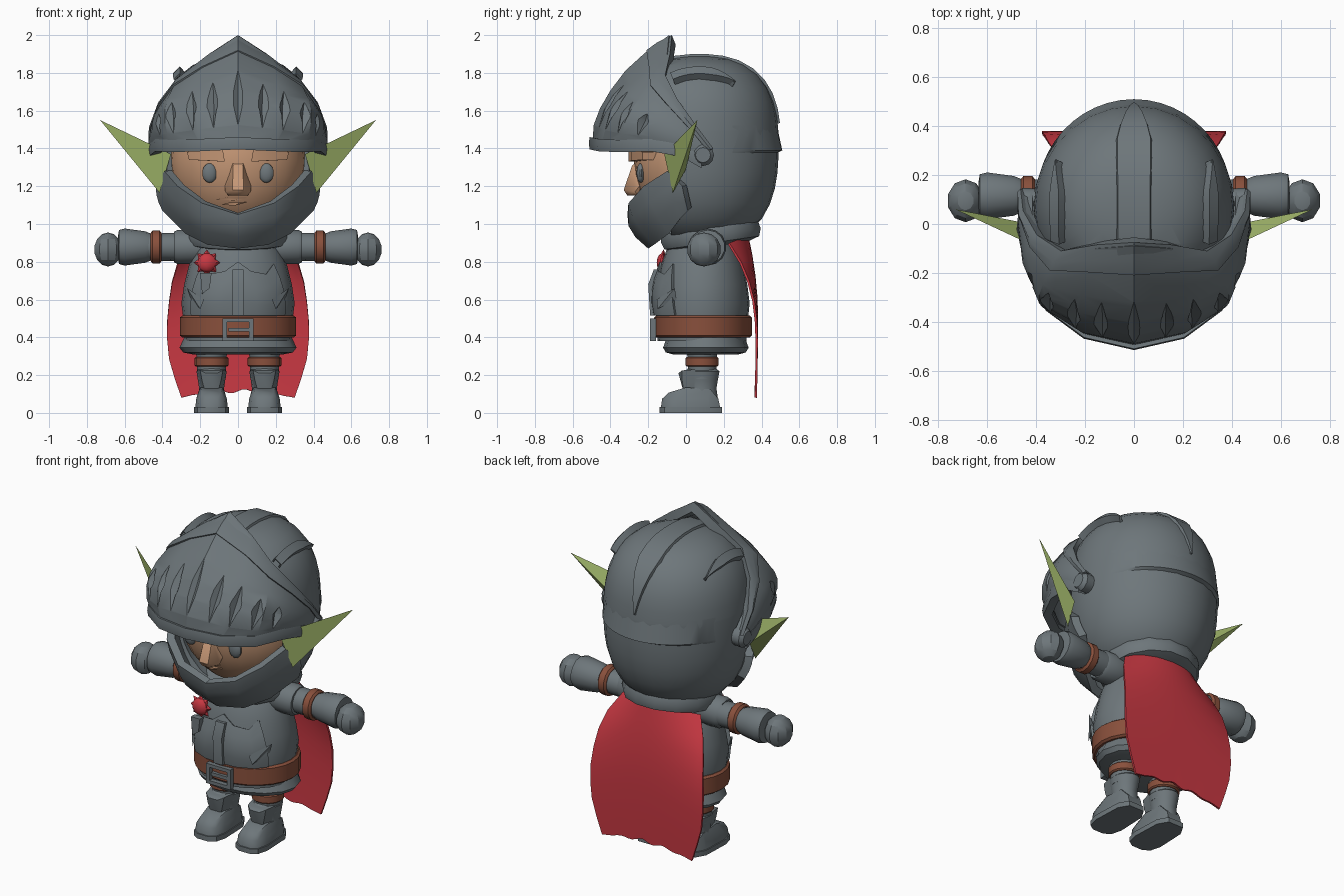
import bpy, bmesh
from math import sin, cos, pi, radians, hypot
from mathutils import Vector, Matrix

if "Cube" in bpy.data.objects:
    bpy.data.objects.remove(bpy.data.objects["Cube"])


def material(name, *rgb):
    m = bpy.data.materials.new(name)
    m.use_nodes = True
    m.diffuse_color = (*rgb, 1)
    m.node_tree.nodes["Principled BSDF"].inputs["Base Color"].default_value = (*rgb, 1)
    return m


steel = material("steel grey", 0.155, 0.183, 0.197)
skin = material("tan skin", 0.56, 0.31, 0.18)
red = material("cape red", 0.58, 0.04, 0.055)
green = material("ear green", 0.34, 0.45, 0.14)
brown = material("leather brown", 0.25, 0.08, 0.045)


def apply(ob, kind, **settings):
    mod = ob.modifiers.new(kind.title(), kind)
    for key, value in settings.items():
        setattr(mod, key, value)
    bpy.context.view_layer.objects.active = ob
    bpy.ops.object.modifier_apply(modifier=mod.name)


def finish(name, bm, mat, angle=35, thick=0, closed=True):
    if closed:
        bmesh.ops.recalc_face_normals(bm, faces=bm.faces)
    me = bpy.data.meshes.new(name)
    bm.to_mesh(me)
    bm.free()
    ob = bpy.data.objects.new(name, me)
    bpy.context.collection.objects.link(ob)
    me.materials.append(mat)
    if thick:
        apply(ob, "SOLIDIFY", thickness=thick, offset=-1)
    shade(ob, angle)
    return ob


def shade(ob, angle=35):
    ob.data.shade_smooth()
    ob.data.set_sharp_from_angle(angle=radians(angle))


def add_hull(bm, pts):
    verts = [bm.verts.new(p) for p in pts]
    bmesh.ops.convex_hull(bm, input=verts)
    bmesh.ops.delete(bm, geom=[v for v in verts if v.is_valid and not v.link_faces], context="VERTS")


def hull(name, pts, mat, angle=35):
    bm = bmesh.new()
    add_hull(bm, pts)
    return finish(name, bm, mat, angle)


def box(name, lo, hi, mat):
    return hull(name, [(x, y, z) for x in (lo[0], hi[0]) for y in (lo[1], hi[1]) for z in (lo[2], hi[2])], mat)


def grid(name, rows, mat, thick=0, angle=35):
    bm = bmesh.new()
    vs = [[bm.verts.new(p) for p in row] for row in rows]
    for a, b in zip(vs, vs[1:]):
        for i in range(len(a) - 1):
            bm.faces.new((a[i], a[i + 1], b[i + 1], b[i]))
    return finish(name, bm, mat, angle, thick, closed=False)


def lathe(name, profile, mat, loc=(0, 0, 0), sy=1, rot=None, n=20):
    bm = bmesh.new()
    rings = [[bm.verts.new((r * cos(2 * pi * i / n), r * sy * sin(2 * pi * i / n), z)) for i in range(n)]
             for r, z in profile]
    for a, b in zip(rings, rings[1:]):
        for i in range(n):
            bm.faces.new((a[i], a[(i + 1) % n], b[(i + 1) % n], b[i]))
    bm.faces.new(rings[0][::-1])
    bm.faces.new(rings[-1])
    bm.transform(Matrix.Translation(loc) @ (rot or Matrix()))
    return finish(name, bm, mat)


def ball(name, loc, size, mat, u=20, v=14, angle=35):
    bm = bmesh.new()
    bmesh.ops.create_uvsphere(bm, u_segments=u, v_segments=v, radius=1)
    bm.transform(Matrix.Translation(loc) @ Matrix.Diagonal((*size, 1)))
    return finish(name, bm, mat, angle)


def surface(low, high, bulge):
    """Mirrored curved sheet between two half rims, as a function of column and height."""
    def at(u, v):
        k = min(int(abs(u)), len(low) - 2)
        f = abs(u) - k
        lo, hi = (Vector(r[k]).lerp(Vector(r[k + 1]), f) for r in (low, high))
        p = lo.lerp(hi, v)
        out = Vector((p.x, p.y - 0.05, 0)).normalized()
        p += out * 4 * v * (1 - v) * (bulge[k] * (1 - f) + bulge[k + 1] * f)
        return Vector((p.x if u >= 0 else -p.x, p.y, p.z))
    return at


def sheet(name, at, half, steps, thick):
    return grid(name, [[at(u, v / steps) for u in range(-half, half + 1)] for v in range(steps + 1)], steel, thick)


# Helmet dome: a rounded ball with an opening for the face
def dome(d, off=0):
    d = Vector(d).normalized()
    c = 0.47 if d.z > 0 else 0.53
    h, v = hypot(d.x / 0.41, d.y / 0.42), abs(d.z / c)
    return Vector((0, 0.07, 1.42)) + d * ((h ** 2.6 + v ** 2.6) ** (-1 / 2.6) + off)


bm = bmesh.new()
bmesh.ops.create_uvsphere(bm, u_segments=28, v_segments=18, radius=1)
for v in bm.verts:
    v.co = dome(v.co)
for co, no in (((0, -0.08, 0), (0, 1, 0)), ((0, 0, 1.5), (0, 0, 1))):
    bmesh.ops.bisect_plane(bm, geom=bm.verts[:] + bm.edges[:] + bm.faces[:], plane_co=co, plane_no=no)
gone = [f for f in bm.faces if f.calc_center_median().y < -0.08 and f.calc_center_median().z < 1.5]
bmesh.ops.delete(bm, geom=gone, context="FACES")
finish("helmet_dome", bm, steel, thick=0.03, closed=False)


# Raised helmet ridges and the rear plate lip
def ridge(name, x, width, start, end, height):
    rows = []
    for i in range(11):
        t = i / 10
        a = radians(start + (end - start) * t)
        w = width * min(1, 2.5 * (1 - t) + 0.03)
        rows.append([dome((x + k * w, cos(a), sin(a)), o)
                     for k, o in ((-1, -0.01), (-0.85, height), (0.85, height), (1, -0.01))])
    grid(name, rows, steel, 0.01)


ridge("crown_ridge", 0, 0.16, 115, 15, 0.012)
for s in (-1, 1):
    ridge("side_ridge", 0.83 * s, 0.1, 112, 60, 0.035)
grid("rear_plate_lip", [[dome((sin(t / 8), cos(t / 8), e), o * cos(t * pi / 18)) for t in range(9, -10, -1)]
                        for e, o in ((-0.11, -0.01), (-0.07, 0.02), (0.25, -0.006))], steel)

# Visor with lozenge grooves
low = [(0, -0.495, 1.43), (0.2, -0.45, 1.42), (0.35, -0.34, 1.415), (0.43, -0.18, 1.42), (0.465, -0.02, 1.39), (0.455, 0.08, 1.33)]
high = [(0, -0.09, 2), (0.15, -0.1, 1.9), (0.29, -0.125, 1.79), (0.385, -0.06, 1.66), (0.44, 0.04, 1.52), (0.45, 0.13, 1.4)]
at = surface(low, high, [0.11, 0.1, 0.09, 0.05, 0.02, 0])
visor = sheet("visor", at, 5, 6, 0.04)
bm = bmesh.new()
for u in (0, 0.6, 1.15, 1.8, 2.5):
    for s in ((-1, 1) if u else (1,)):
        p, lower, upper = at(u * s, 0.42), at(u * s, 0.16), at(u * s, 0.68 - 0.05 * u)
        side = (at(u * s + 0.1, 0.42) - at(u * s - 0.1, 0.42)).normalized()
        out = side.cross(upper - lower).normalized()
        add_hull(bm, [lower, upper, p + side * 0.034, p - side * 0.034, p + out * 0.05, p - out * 0.03])
cutter = finish("groove_cutter", bm, steel)
cutter.hide_render = True
apply(visor, "BOOLEAN", object=cutter, operation="DIFFERENCE", solver="EXACT")
bpy.data.objects.remove(cutter)
shade(visor)
rim = [[(x * 1.02, y * 1.03, z + dz) for x, y, z in low] for dz in (-0.035, 0.03)]
sheet("visor_rim", surface(*rim, [0.005] * 6), 5, 2, 0.05)
edge = [(p.x * 1.03, p.y - 0.01, p.z) for p in (at(u, 0.86) for u in range(6))]
back = [(x * 1.03, y + 0.015, z) for x, y, z in high]
sheet("visor_back_rim", surface(edge, back, [0.012] * 6), 5, 2, 0.055)
for s in (-1, 1):
    lathe("visor_pivot", [(0.055, -0.04), (0.058, 0.01), (0.04, 0.03)], steel, (0.445 * s, 0.09, 1.365),
          rot=Matrix.Rotation(s * pi / 2, 4, "Y"), n=12)

# Chin guard: broad and boxy, with a flat upper lip
low = [(0, -0.2, 0.87), (0.16, -0.17, 0.89), (0.28, -0.09, 0.95), (0.36, -0.03, 1.03), (0.4, 0.01, 1.07)]
high = [(0, -0.31, 1.05), (0.19, -0.305, 1.11), (0.32, -0.225, 1.2), (0.39, -0.1, 1.28), (0.435, -0.02, 1.2)]
sheet("chin_guard", surface(low, high, [0.035, 0.03, 0.025, 0.02, 0.01]), 4, 3, 0.045)

# Face
ball("head", (0, 0.05, 1.33), (0.36, 0.325, 0.38), skin, 24, 16)
hull("nose", [(s * x, y, z) for s in (-1, 1) for x, y, z in
              ((0.035, -0.24, 1.34), (0.07, -0.24, 1.21), (0.068, -0.27, 1.17), (0.03, -0.33, 1.18),
               (0.025, -0.285, 1.31), (0.05, -0.25, 1.15), (0.02, -0.31, 1.15))], skin, 50)
for s in (-1, 1):
    ball("eye", (0.15 * s, -0.24, 1.27), (0.04, 0.022, 0.052), steel, 14, 10)
    hull("eyebrow", [(s * x, y + d, z) for d in (0, 0.07) for x, y, z in
                     ((0.07, -0.305, 1.33), (0.08, -0.305, 1.39), (0.16, -0.29, 1.41),
                      (0.27, -0.23, 1.38), (0.26, -0.23, 1.34), (0.15, -0.29, 1.335))], skin)
    hull("ear", [(0.73 * s, 0.06, 1.55), (0.355 * s, -0.115, 1.37), (0.415 * s, -0.07, 1.165), (0.425 * s, 0, 1.29)], green, 10)
for z, w in ((1.13, 0.1), (1.103, 0.07)):
    hull("lip", [(x * w - 0.02, y, z + dz) for x, y, dz in
                 ((-1, -0.212, 0), (1, -0.217, 0.012), (0.4, -0.232, 0.01), (-0.4, -0.232, 0.01),
                  (0, -0.23, -0.006), (0, -0.19, 0.014))], skin)

# Neck collar and torso
lathe("collar", [(0.2, -0.07), (0.27, -0.05), (0.285, -0.01), (0.275, 0.03), (0.22, 0.06)], steel,
      (0, 0.13, 0.95), 0.96, Matrix.Rotation(0.14, 4, "X"), 14)
lathe("torso", [(0.28, 0.38), (0.29, 0.5), (0.3, 0.58), (0.285, 0.68), (0.26, 0.78), (0.225, 0.86), (0.15, 0.96)],
      steel, (0, 0.085, 0), 0.84, n=24)
lathe("belt", [(0.295, 0.4), (0.308, 0.41), (0.308, 0.505), (0.295, 0.515)], brown, (0, 0.09, 0), 0.84, n=24)
lathe("skirt", [(0.24, 0.31), (0.29, 0.32), (0.31, 0.345), (0.28, 0.41)], steel, (0, 0.105, 0), 0.73, n=16)
low = [(0, -0.172, 0.515), (0.1, -0.168, 0.515), (0.2, -0.125, 0.515), (0.25, -0.06, 0.515)]
high = [(0, -0.14, 0.8), (0.07, -0.145, 0.75), (0.15, -0.115, 0.735), (0.19, -0.07, 0.79)]
sheet("breastplate", surface(low, high, [0.025] * 4), 3, 4, 0.04)
hull("breast_strip", [(s * 0.03, y, z) for s in (-1, 1) for y, z in
                      ((-0.19, 0.515), (-0.2, 0.68), (-0.17, 0.76), (-0.13, 0.76), (-0.15, 0.515))], steel)
for s in (-1, 1):
    hull("side_dent", [(0.27 * s, -0.06, 0.66), (0.18 * s, -0.155, 0.6), (0.2 * s, -0.15, 0.55),
                       (0.2 * s, -0.12, 0.6), (0.25 * s, -0.05, 0.6)], steel, 10)

# Belt buckle
for s in (-1, 1):
    box("buckle_side", (0.07 * s - 0.012, -0.19, 0.38), (0.07 * s + 0.012, -0.16, 0.5), steel)
    box("buckle_bar", (-0.082, -0.19, 0.43 + 0.05 * s), (0.082, -0.16, 0.45 + 0.05 * s), steel)
box("buckle_prong", (-0.05, -0.185, 0.43), (0.07, -0.16, 0.45), steel)

# Red rosette with its ribbon
spot = Vector((-0.165, -0.125, 0.795))
ball("rosette_hub", spot, (0.05, 0.03, 0.05), red, 10, 8)
for i in range(8):
    d = Vector((cos(i * pi / 4), 0.1, sin(i * pi / 4)))
    e = Vector((-d.z, 0, d.x)) * 0.027
    hull("rosette_petal", [spot + d * 0.07, spot + d * 0.035 + e, spot + d * 0.035 - e,
                           spot + Vector((0, -0.025, 0)) + d * 0.025, spot + Vector((0, 0.03, 0))], red, 10)
hull("ribbon", [(x, y, z) for y in (-0.165, -0.13) for x, z in ((-0.2, 0.74), (-0.14, 0.74), (-0.15, 0.66), (-0.19, 0.63))], steel)

# Arms and legs
for s in (-1, 1):
    turn = Matrix.Rotation(s * pi / 2, 4, "Y")
    for name, mat, profile, y in (
            ("shoulder", steel, [(0.08, 0.14), (0.09, 0.22), (0.09, 0.32), (0.08, 0.34)], 0.1),
            ("upper_arm", steel, [(0.07, 0.3), (0.075, 0.35), (0.07, 0.48)], 0.11),
            ("arm_strap", brown, [(0.075, 0.405), (0.088, 0.415), (0.088, 0.452), (0.075, 0.462)], 0.11),
            ("gauntlet", steel, [(0.07, 0.46), (0.083, 0.49), (0.098, 0.6), (0.09, 0.63), (0.06, 0.635)], 0.115)):
        lathe(name, profile, mat, (0, y, 0.878), rot=turn, n=14)
    ball("hand", (0.688 * s, 0.095, 0.865), (0.077, 0.09, 0.09), steel, 10, 7, 25)

    mid = 0.14 * s
    leg = (mid, 0.085, 0)
    lathe("thigh", [(0.075, 0.18), (0.08, 0.3), (0.09, 0.37)], steel, leg, n=14)
    lathe("leg_strap", [(0.082, 0.245), (0.09, 0.252), (0.09, 0.29), (0.082, 0.297)], brown, leg, n=14)
    lathe("shin", [(0.075, 0.06), (0.066, 0.13), (0.072, 0.17), (0.08, 0.22), (0.065, 0.235)], steel, leg, 1.18, n=14)
    hull("shin_guard", [(mid + x * k, y, z) for k in (-1, 1) for x, y, z in
                        ((0.075, 0.05, 0.23), (0.06, -0.02, 0.225), (0.03, -0.04, 0.21),
                         (0.05, -0.02, 0.17), (0.03, -0.01, 0.1), (0.05, 0.05, 0.1))], steel)
    outline = [(0.05, 0.19), (0.085, 0.13), (0.08, 0.04), (0.092, -0.05), (0.075, -0.115), (0.035, -0.14)]
    hull("boot_sole", [(mid + x * k, y, z) for k in (-1, 1) for x, y in outline for z in (0, 0.03)], steel)
    foot = [(x * 0.93, y * 0.95, 0.03) for x, y in outline]
    foot += [(x * 0.88, y * 0.9, 0.075) for x, y in outline]
    foot += [(0.05, -0.09, 0.108), (0.06, 0, 0.135), (0.065, 0.13, 0.125)]
    hull("boot_upper", [(mid + x * k, y, z) for k in (-1, 1) for x, y, z in foot], steel, 45)

# Cape: wraps the shoulders and hangs to a ragged hem
rows = []
widths = (0.26, 0.32, 0.35, 0.365, 0.375, 0.375, 0.365, 0.335, 0.3)
depths = (0.33, 0.352, 0.368, 0.378, 0.382, 0.382, 0.38, 0.378, 0.375)
for i, (w, y) in enumerate(zip(widths, depths)):
    v = 1 - i / 8
    row = []
    for j in range(12, -13, -1):
        u = j / 12
        hem = (0.035 * (1 - u * u) + 0.012 * sin(13 * u) * (1 - abs(u))) * (i == 8)
        row.append((u * w, y - 0.1 * u * u * v ** 4, 0.08 + 0.86 * v - 0.04 * u * u * v + hem))
    rows.append(row)
grid("cape", rows[::-1], red, 0.012, 60)
